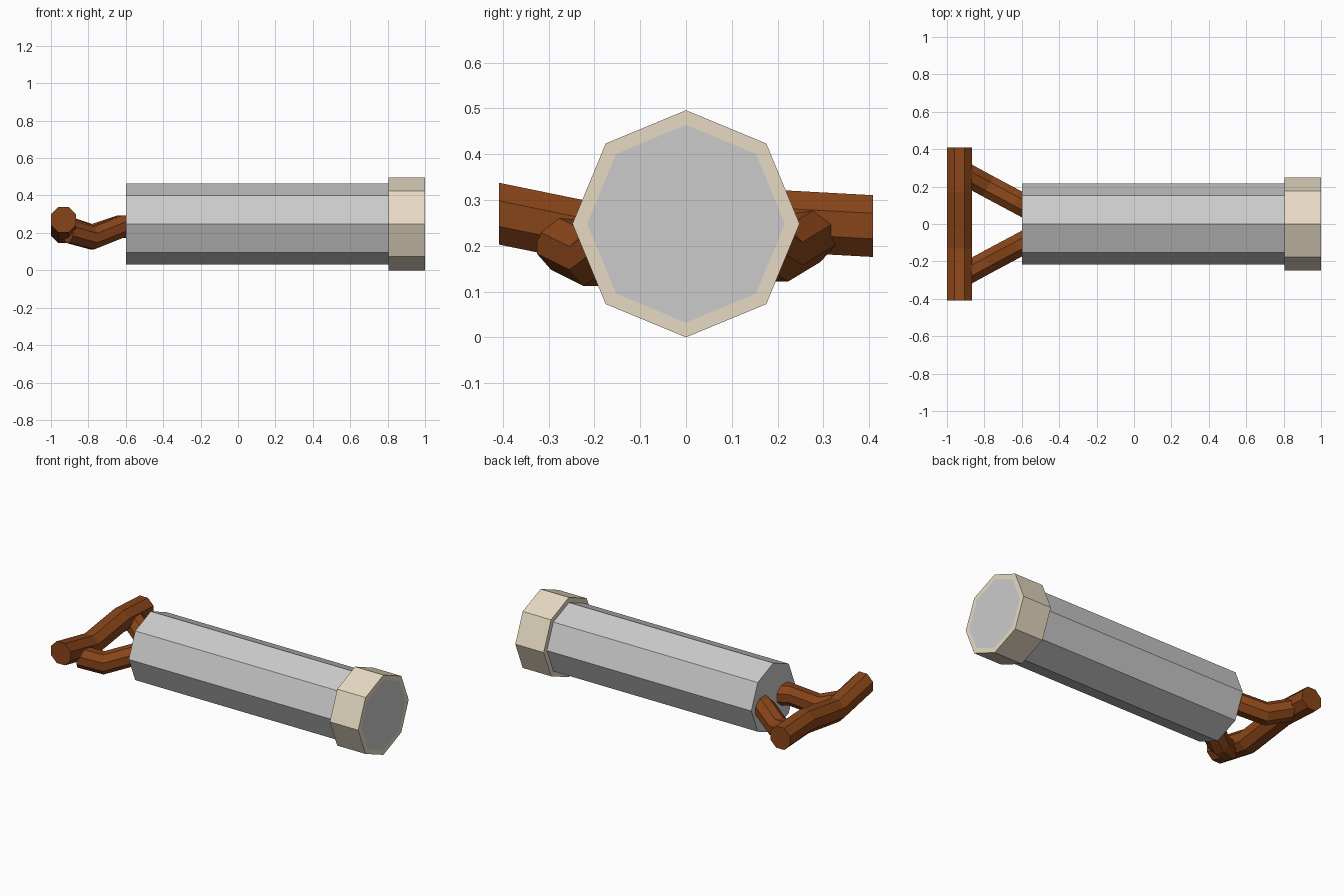
import bpy, bmesh, math
from mathutils import Vector

if "Cube" in bpy.data.objects:
    bpy.data.objects.remove(bpy.data.objects["Cube"])

AXIS_Z = 0.248
SIDES = 8


def material(name, rgb):
    m = bpy.data.materials.new(name)
    m.diffuse_color = (*rgb, 1)
    m.use_nodes = True
    m.node_tree.nodes["Principled BSDF"].inputs["Base Color"].default_value = m.diffuse_color
    return m


def finish(bm, name, mat=None):
    bmesh.ops.recalc_face_normals(bm, faces=bm.faces)
    me = bpy.data.meshes.new(name)
    bm.to_mesh(me)
    bm.free()
    ob = bpy.data.objects.new(name, me)
    bpy.context.collection.objects.link(ob)
    if mat:
        me.materials.append(mat)
    return ob


def bridge(bm, a, b):
    for i in range(SIDES):
        j = (i + 1) % SIDES
        bm.faces.new((a[i], a[j], b[j], b[i]))


def lathe(name, profile, closed, mat=None):
    """Octagonal solid about the x axis from (x, radius) pairs."""
    bm = bmesh.new()
    rings = []
    for x, r in profile:
        angles = [math.tau * i / SIDES for i in range(SIDES)]
        rings.append([bm.verts.new((x, r * math.cos(a), AXIS_Z + r * math.sin(a)))
                      for a in angles])
    for a, b in zip(rings, rings[1:]):
        bridge(bm, a, b)
    if closed:
        bridge(bm, rings[-1], rings[0])
    else:
        bm.faces.new(rings[0])
        bm.faces.new(rings[-1])
    return finish(bm, name, mat)


def rod(name, points, radius, mat):
    """Bent octagonal rod; cross-sections stay upright along its heading."""
    pts = [Vector(p) for p in points]
    heading = pts[-1] - pts[0]
    side = Vector((-heading.y, heading.x, 0)).normalized()
    up = Vector((0, 0, 1))
    bm = bmesh.new()
    rings = []
    for p in pts:
        angles = [math.tau * (i + 0.5) / SIDES for i in range(SIDES)]
        rings.append([bm.verts.new(p + radius * (side * math.cos(a) + up * math.sin(a)))
                      for a in angles])
    for a, b in zip(rings, rings[1:]):
        bridge(bm, a, b)
    bm.faces.new(rings[0])
    bm.faces.new(rings[-1])
    return finish(bm, name, mat)


wood = material("wood", (0.25, 0.06, 0.01))
tan = material("tan", (0.8, 0.7, 0.55))

# Main barrel and its end collar
lathe("barrel", [(-0.6, 0.216), (1.0, 0.216)], False)
lathe("end_collar", [(0.805, 0.216), (0.805, 0.248), (1.0, 0.248), (1.0, 0.216)],
      True, tan)

# Crooked wooden grip
rod("grip_bar", [(-0.933, -0.408, 0.27), (-0.933, -0.13, 0.213),
                 (-0.933, 0.17, 0.256), (-0.933, 0.408, 0.243)], 0.073, wood)

# Two bent arms joining the grip to the barrel
for name, s, elbow, end in (("front_arm", -1, 0.173, 0.208), ("back_arm", 1, 0.183, 0.226)):
    rod(name, [(-0.55, s * 0.078, 0.233), (-0.63, s * 0.121, 0.233),
               (-0.78, s * 0.201, elbow), (-0.91, s * 0.272, end)], 0.066, wood)
